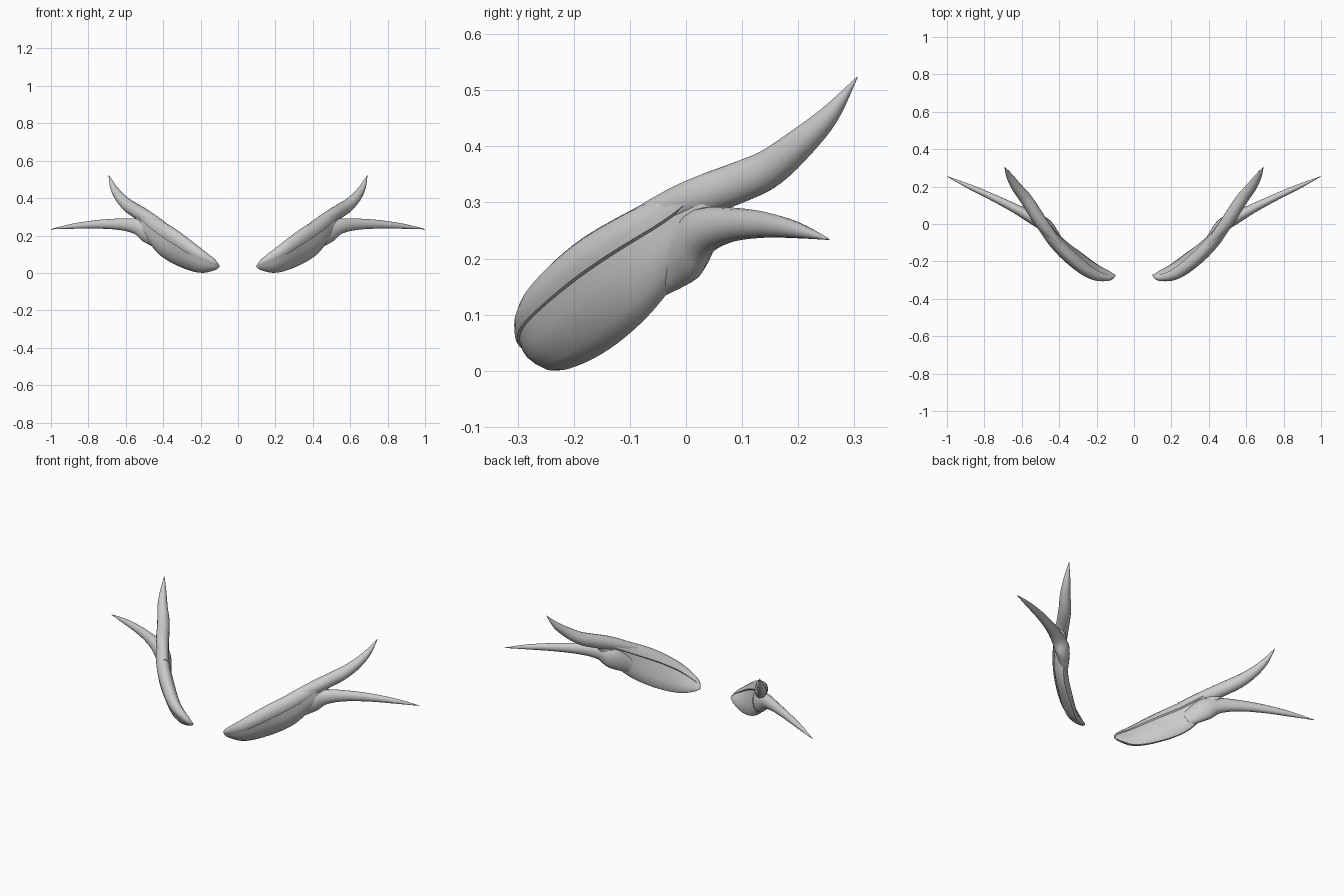
import bpy, bmesh, math
from mathutils import Vector

cube = bpy.data.objects.get("Cube")
if cube:
    bpy.data.objects.remove(cube, do_unlink=True)

grey = bpy.data.materials.new("plain_grey")
grey.use_nodes = True
grey.diffuse_color = (0.6, 0.6, 0.6, 1)
grey.node_tree.nodes["Principled BSDF"].inputs["Base Color"].default_value = (0.6, 0.6, 0.6, 1)


def smooth_rows(rows, steps):
    """Catmull-Rom interpolation of rows of numbers."""
    padded = [rows[0]] + rows + [rows[-1]]
    out = []
    for i in range(len(rows) - 1):
        quad = padded[i:i + 4]
        for s in range(steps):
            t = s / steps
            out.append([b + 0.5 * t * (c - a + t * (2 * a - 5 * b + 4 * c - d
                        + t * (3 * (b - c) + d - a))) for a, b, c, d in zip(*quad)])
    return out + [list(rows[-1])]


def loft(name, rings):
    """Skin closed rings, cap the ends and mirror to the other side."""
    bm = bmesh.new()
    loops = [[bm.verts.new(p) for p in ring] for ring in rings]
    n = len(loops[0])
    for a, b in zip(loops, loops[1:]):
        for i in range(n):
            j = (i + 1) % n
            bm.faces.new((a[i], a[j], b[j], b[i]))
    bm.faces.new(loops[0])
    bm.faces.new(loops[-1])
    bmesh.ops.recalc_face_normals(bm, faces=bm.faces)
    mesh = bpy.data.meshes.new(name)
    bm.to_mesh(mesh)
    bm.free()
    mesh.materials.append(grey)
    ob = bpy.data.objects.new(name, mesh)
    bpy.context.collection.objects.link(ob)
    bpy.ops.object.select_all(action="DESELECT")
    ob.select_set(True)
    bpy.context.view_layer.objects.active = ob
    bpy.ops.object.shade_smooth_by_angle(angle=math.radians(45))
    ob.modifiers.new("mirror", "MIRROR").use_mirror_merge = False
    return ob


def tangents(points):
    last = len(points) - 1
    return [(points[min(i + 1, last)] - points[max(i - 1, 0)]).normalized()
            for i in range(last + 1)]


def horn(name, rows):
    """Tapered tube; rows hold x, y, z, sideways radius, upright radius."""
    rows = smooth_rows(rows, 5)
    centres = [Vector(r[:3]) for r in rows]
    rings = []
    for c, t, r in zip(centres, tangents(centres), rows):
        side = t.cross(Vector((0, 0, 1))).normalized()
        up = side.cross(t)
        rings.append([c + side * r[3] * math.cos(a) + up * r[4] * math.sin(a)
                      for a in (math.tau * k / 16 for k in range(16))])
    return loft(name, rings)


# Leaf blade: crest point, lower point, half thickness
blade = smooth_rows([
    (0.10, -0.275, 0.042, 0.10, -0.272, 0.030, 0.003),
    (0.13, -0.297, 0.075, 0.13, -0.255, 0.013, 0.018),
    (0.225, -0.280, 0.145, 0.20, -0.220, 0.001, 0.034),
    (0.33, -0.200, 0.225, 0.30, -0.150, 0.030, 0.040),
    (0.42, -0.100, 0.285, 0.40, -0.080, 0.085, 0.040),
    (0.49, 0.000, 0.332, 0.46, -0.020, 0.155, 0.036),
    (0.53, 0.050, 0.350, 0.51, 0.030, 0.230, 0.028),
    (0.55, 0.080, 0.340, 0.54, 0.060, 0.290, 0.008)], 5)
# Section: height along the blade, outward offset; a small step frames each panel
section = [(-1, 0), (-0.92, 0.4), (-0.7, 0.75), (-0.35, 1), (0, 1.02), (0.36, 0.85),
           (0.4, 1.02), (0.6, 1), (0.82, 0.75), (0.96, 0.35), (1, 0), (0.94, -0.4),
           (0.75, -0.7), (0.45, -0.8), (0.4, -0.62), (0, -0.65), (-0.45, -0.6), (-0.85, -0.35)]
mids = [(Vector(r[:3]) + Vector(r[3:6])) / 2 for r in blade]
rings = []
for mid, t, r in zip(mids, tangents(mids), blade):
    rise = (Vector(r[:3]) - Vector(r[3:6])) / 2
    out = t.cross(rise).normalized()
    rings.append([mid + rise * u + out * r[6] * w for u, w in section])
loft("leaf_blade", rings)

# Upper horn continues the crest of the blade
horn("upper_horn", [
    (0.40, -0.110, 0.250, 0.020, 0.025),
    (0.49, 0.000, 0.300, 0.034, 0.036),
    (0.555, 0.100, 0.338, 0.034, 0.037),
    (0.59, 0.150, 0.362, 0.032, 0.034),
    (0.63, 0.200, 0.402, 0.027, 0.028),
    (0.665, 0.255, 0.455, 0.018, 0.018),
    (0.692, 0.305, 0.523, 0.001, 0.001)])

# Side horn sweeps outward from the lower rear of the blade
horn("side_horn", [
    (0.41, -0.070, 0.160, 0.020, 0.040),
    (0.475, -0.005, 0.215, 0.036, 0.060),
    (0.54, 0.030, 0.248, 0.032, 0.043),
    (0.63, 0.080, 0.260, 0.025, 0.031),
    (0.75, 0.140, 0.260, 0.019, 0.023),
    (0.88, 0.200, 0.250, 0.013, 0.014),
    (1.00, 0.255, 0.234, 0.001, 0.001)])
